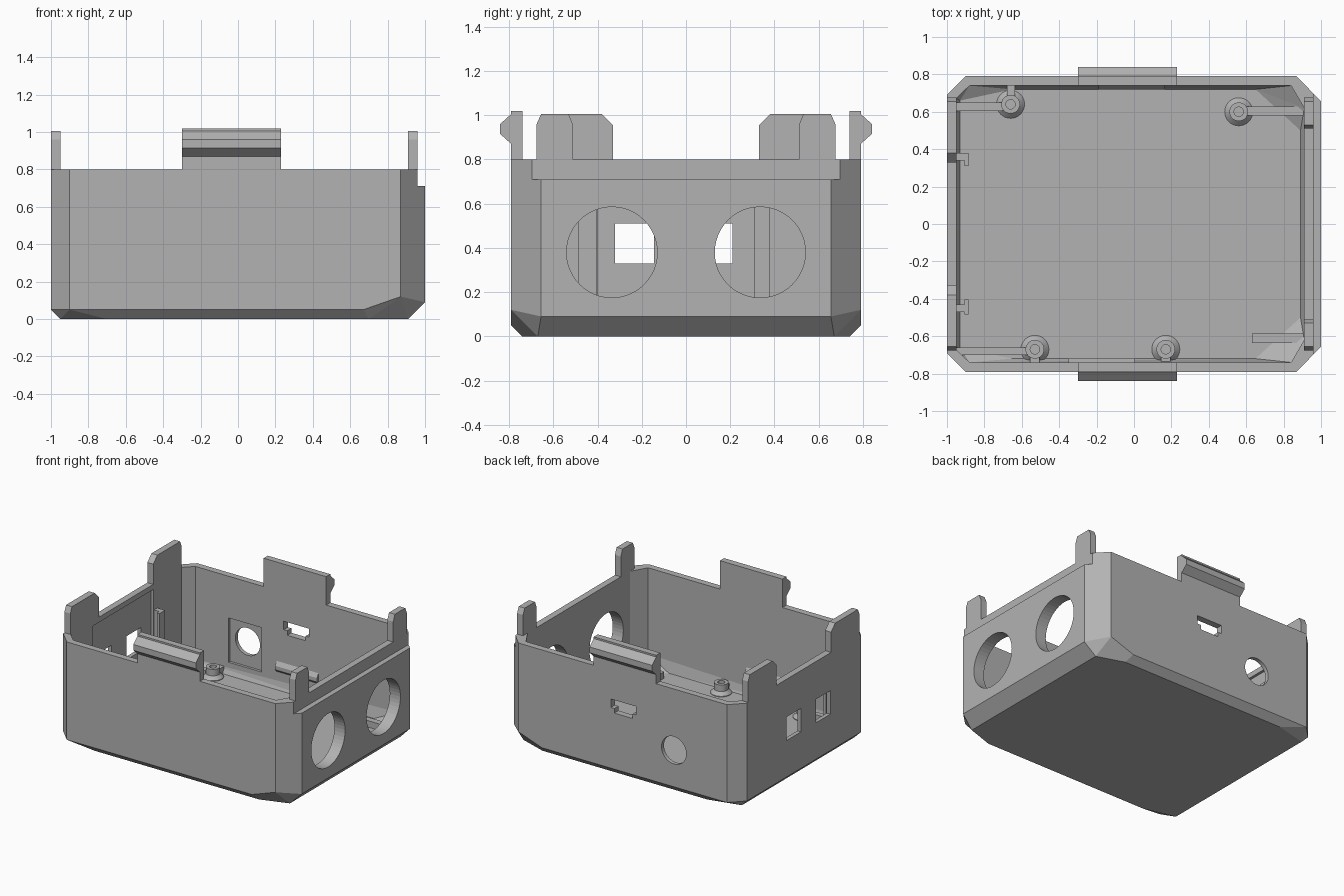
import bpy, bmesh, math
from mathutils import Vector, Matrix

cube = bpy.data.objects.get("Cube")
if cube:
    bpy.data.objects.remove(cube, do_unlink=True)

grey = bpy.data.materials.new("plain grey")
grey.use_nodes = True
grey.diffuse_color = (0.45, 0.45, 0.45, 1)
grey.node_tree.nodes["Principled BSDF"].inputs["Base Color"].default_value = grey.diffuse_color


def make(name, bm):
    bmesh.ops.recalc_face_normals(bm, faces=bm.faces)
    mesh = bpy.data.meshes.new(name)
    bm.to_mesh(mesh)
    bm.free()
    mesh.materials.append(grey)
    ob = bpy.data.objects.new(name, mesh)
    bpy.context.scene.collection.objects.link(ob)
    return ob


def box(name, x, y, z):
    bm = bmesh.new()
    bmesh.ops.create_cube(bm, size=1)
    for v in bm.verts:
        v.co = [r[0] + (c + 0.5) * (r[1] - r[0]) for c, r in zip(v.co, (x, y, z))]
    return make(name, bm)


def extrude_x(name, profile, x0, x1):
    """Prism from a (y, z) outline."""
    bm = bmesh.new()
    face = bm.faces.new([bm.verts.new((x0, y, z)) for y, z in profile])
    ext = bmesh.ops.extrude_face_region(bm, geom=[face])
    for v in ext["geom"]:
        if isinstance(v, bmesh.types.BMVert):
            v.co.x = x1
    return make(name, bm)


def hull(name, half):
    """Convex solid mirrored across y."""
    bm = bmesh.new()
    for x, y, z in half:
        for s in (1, -1):
            bm.verts.new((x, s * y, z))
    res = bmesh.ops.convex_hull(bm, input=bm.verts)
    junk = set(res["geom_interior"]) | set(res["geom_unused"])
    bmesh.ops.delete(bm, geom=[g for g in junk if isinstance(g, bmesh.types.BMVert)], context="VERTS")
    bmesh.ops.dissolve_limit(bm, angle_limit=0.01, verts=bm.verts, edges=bm.edges)
    return make(name, bm)


def cylinder(name, centre, radius, length, axis):
    bm = bmesh.new()
    bmesh.ops.create_cone(bm, cap_ends=True, segments=48, radius1=radius, radius2=radius, depth=length,
                          matrix=Matrix.Translation(centre) @ Matrix.Rotation(math.pi / 2, 4, axis))
    return make(name, bm)


# Outer shell with chamfered corners and bottom
shell = hull("enclosure_body", [
    (-1, .69, .8), (-.9, .79, .8), (.87, .79, .8), (1, .655, .8),
    (-1, .69, .05), (-.9, .79, .05), (.67, .79, .05), (.87, .79, .12), (1, .655, .09),
    (-.95, .68, 0), (-.7, .74, 0), (.7, .74, 0), (.91, .67, 0)])

# Cavity, lip step, ports and recesses
cutters = [
    hull("cavity_cutter", [
        (-.95, .67, 1), (-.88, .74, 1), (.84, .74, 1), (.91, .62, 1),
        (-.95, .67, .08), (-.88, .74, .09), (.84, .74, .14), (.91, .62, .11),
        (-.93, .66, .05), (-.65, .72, .05), (.65, .72, .05), (.89, .5, .05)]),
    box("lip_cutter", (.96, 1.2), (-1, 1), (.71, 1)),
    box("board_recess_cutter", (-.97, -.9), (-.4, .33), (.12, .76)),
    box("jack_recess_cutter", (-.6, -.32), (.6, .76), (.14, .48)),
    cylinder("jack_cutter", (-.45, .8, .33), .105, .3, "X"),
    box("slot_top_cutter", (-.13, .085), (.6, 1), (.515, .58)),
    box("slot_bottom_cutter", (-.1, .055), (.6, 1), (.48, .53)),
]
for y0, y1 in ((-.32, -.145), (.035, .21)):
    cutters.append(box("port_cutter", (-1.2, -.9), (y0, y1), (.33, .51)))
for s in (1, -1):
    cutters.append(cylinder("sensor_cutter", (1, s * .335, .38), .205, .4, "Y"))

for c in cutters:
    mod = shell.modifiers.new(c.name, "BOOLEAN")
    mod.operation, mod.solver, mod.object = "DIFFERENCE", "EXACT", c
bpy.context.view_layer.update()
cut = bpy.data.meshes.new_from_object(shell.evaluated_get(bpy.context.evaluated_depsgraph_get()))
shell.modifiers.clear()
shell.data = cut
for c in cutters:
    bpy.data.objects.remove(c, do_unlink=True)

# Corner tabs and snap clips, mirrored front to back
for s, side in ((-1, "front"), (1, "back")):
    extrude_x(side + "_wide_tab", [(s * y, z) for y, z in (
        (.33, .8), (.33, .955), (.38, 1.005), (.655, 1.005), (.675, .96), (.675, .8))], -1, -.95)
    extrude_x(side + "_narrow_tab", [(s * y, z) for y, z in (
        (.51, .71), (.51, .955), (.53, 1.005), (.655, 1.005), (.675, .96), (.675, .71))], .91, .96)
    extrude_x(side + "_snap_clip", [(s * y, z) for y, z in (
        (.74, .8), (.74, 1.018), (.79, 1.018), (.79, 1.005), (.84, .96), (.84, .915),
        (.79, .87), (.79, .8))], -.3, .23)
    x0 = -.19 if s > 0 else -.35
    extrude_x(side + "_wall_ridge", [(s * y, z) for y, z in (
        (.75, .26), (.74, .26), (.72, .23), (.72, .2), (.74, .18), (.75, .18))], x0, x0 + .355)

# Hollow screw posts with flared feet
outline = [(.075, .045), (.075, .055), (.05, .08), (.05, .13), (.025, .13), (.025, .045)]
for i, (px, py) in enumerate(((-.66, .64), (.56, .6), (-.53, -.67), (.17, -.67))):
    bm = bmesh.new()
    vs = [bm.verts.new((r, 0, z)) for r, z in outline]
    es = [bm.edges.new((vs[k], vs[(k + 1) % len(vs)])) for k in range(len(vs))]
    bmesh.ops.spin(bm, geom=vs + es, cent=(0, 0, 0), axis=(0, 0, 1), angle=math.tau, steps=32)
    bmesh.ops.remove_doubles(bm, verts=bm.verts, dist=1e-4)
    bmesh.ops.translate(bm, verts=bm.verts, vec=Vector((px, py, 0)))
    make("screw_post_%d" % (i + 1), bm)

# Floor ribs bracing the posts
for i, (x, y) in enumerate((
        ((-.96, -.7), (.605, .65)), ((.6, .93), (.58, .627)),
        ((-.96, -.57), (-.7, -.66)), ((.63, .93), (-.635, -.585)),
        ((-.68, -.635), (.68, .75)), ((-.555, -.505), (-.75, -.71)), ((.145, .195), (-.75, -.71)))):
    box("floor_rib_%d" % (i + 1), x, sorted(y), (.04, .1))

# Board guides on the inner wall
for name, y0, y1, cap0, cap1 in (("front", -.47, -.43, -.485, -.405), ("back", .34, .38, .31, .38)):
    box(name + "_guide_stem", (-.98, -.905), (y0, y1), (.04, .6))
    box(name + "_guide_cap", (-.905, -.885), (cap0, cap1), (.04, .6))
